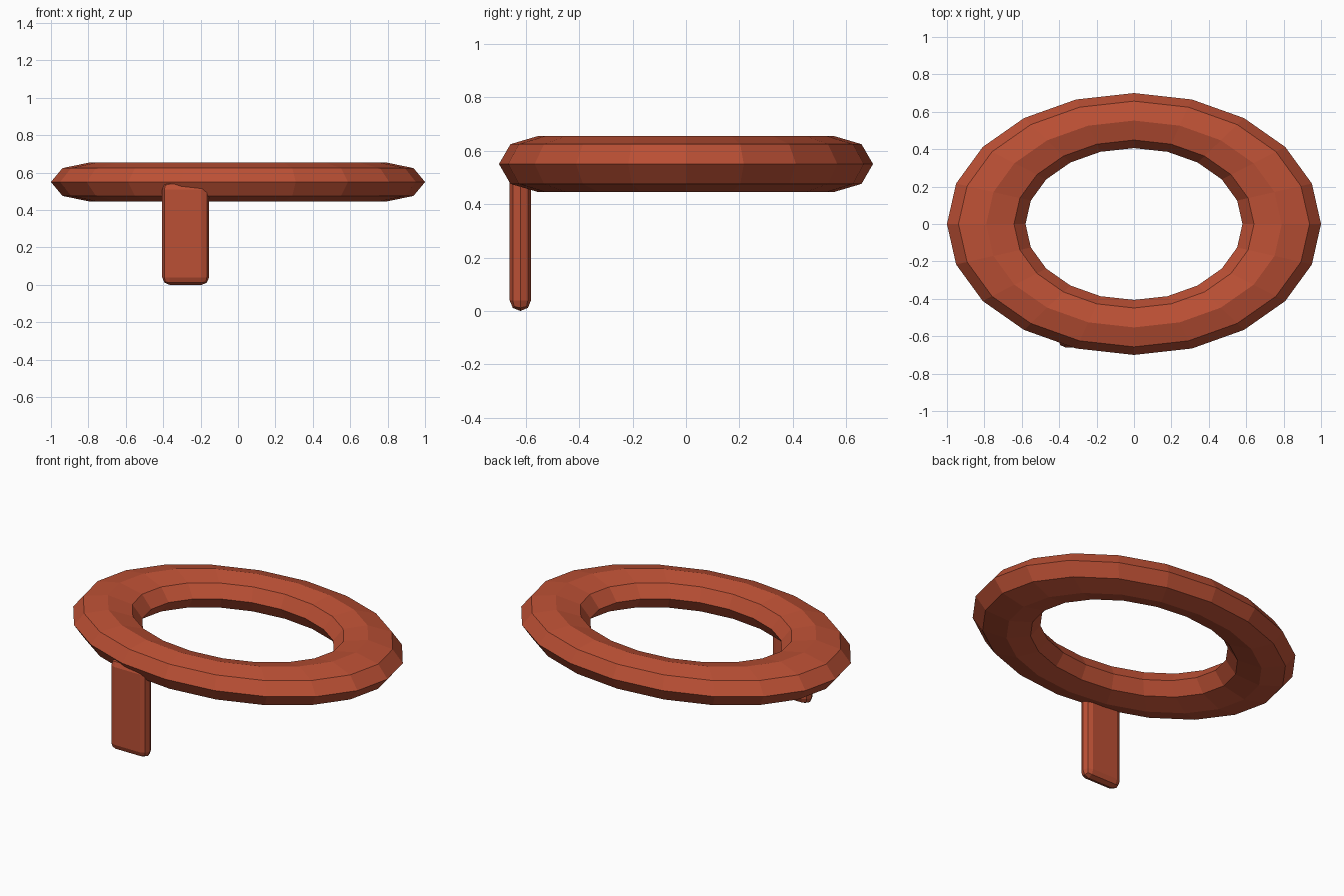
import bpy

if "Cube" in bpy.data.objects:
    bpy.data.objects.remove(bpy.data.objects["Cube"])

red = bpy.data.materials.new("brick red")
red.diffuse_color = (0.5, 0.08, 0.035, 1)
red.use_nodes = True
red.node_tree.nodes["Principled BSDF"].inputs["Base Color"].default_value = red.diffuse_color


def finish(obj, name):
    obj.name = name
    obj.data.materials.clear()
    obj.data.materials.append(red)
    for p in obj.data.polygons:
        p.use_smooth = False
        p.material_index = 0


# Flattened oval ring, low-poly
bpy.ops.mesh.primitive_torus_add(
    major_segments=20, minor_segments=8,
    major_radius=0.79, minor_radius=0.21, location=(0, 0, 0.55))
ring = bpy.context.object
ring.scale = (1, 0.7, 0.5)
bpy.ops.object.transform_apply(location=False, rotation=False, scale=True)
finish(ring, "oval_ring")

# Single flat leg at the front, rounded edges
bpy.ops.mesh.primitive_cube_add(size=1, location=(-0.28, -0.62, 0.275))
leg = bpy.context.object
leg.scale = (0.25, 0.08, 0.55)
bpy.ops.object.transform_apply(location=False, rotation=False, scale=True)
bevel = leg.modifiers.new("rounded edges", 'BEVEL')
bevel.width = 0.0399
bevel.segments = 2
bevel.limit_method = 'NONE'
finish(leg, "front_leg")
